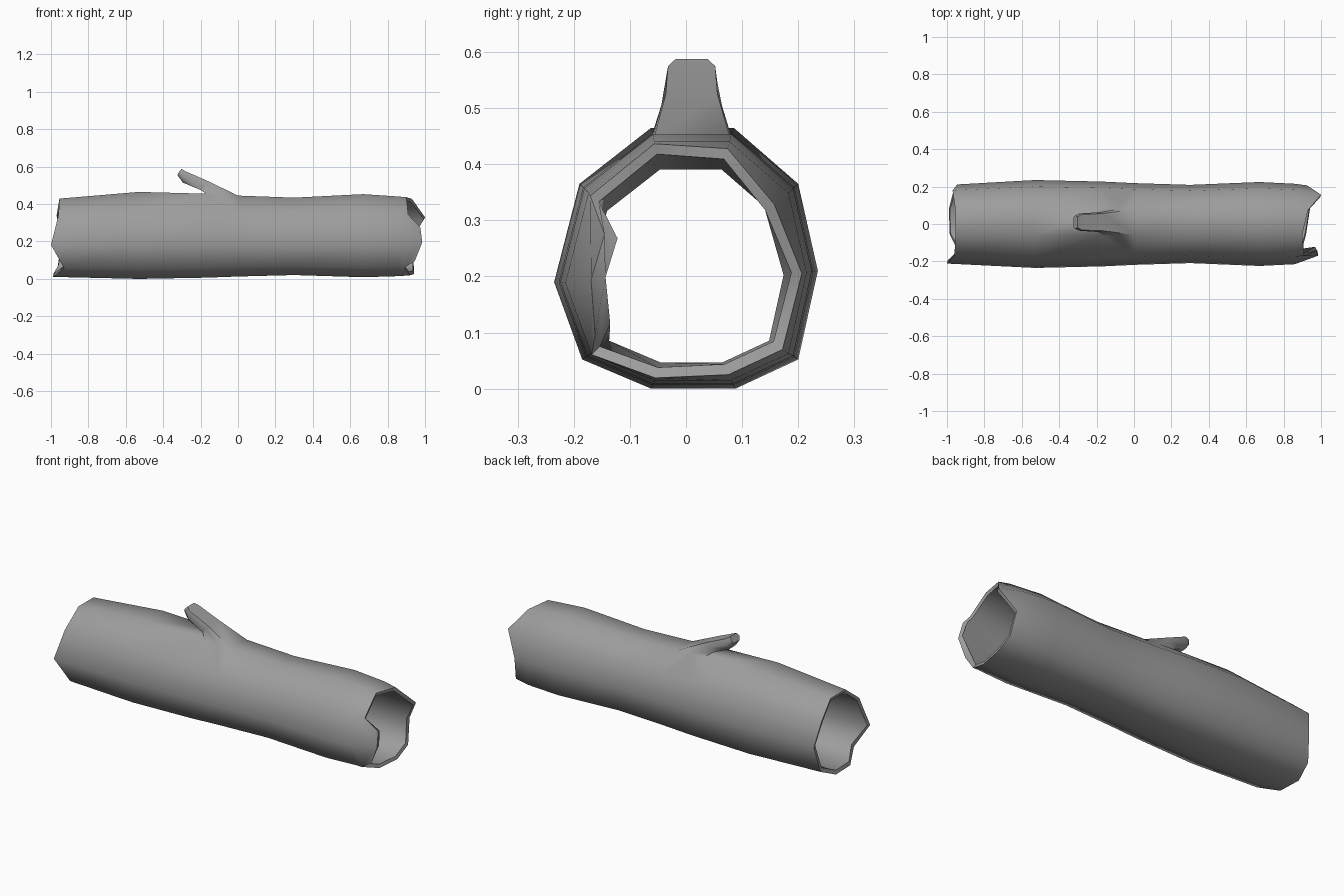
import bpy, bmesh, math

if "Cube" in bpy.data.objects:
    bpy.data.objects.remove(bpy.data.objects["Cube"])

# Ten-sided log cross-section (y, z), starting at the top back corner
PROFILE = [(.085, .465), (.2, .365), (.235, .21), (.2, .052), (.088, 0),
           (-.062, 0), (-.185, .052), (-.235, .19), (-.19, .365), (-.062, .465)]
N = len(PROFILE)
CZ = .2325

# Broken ends: x of every rim corner
LEFT = [-.955, -.97, -.945, -.965, -.99, -.985, -.93, -1.0, -.96, -.955]
RIGHT = [.93, 1.0, .925, .94, .94, .92, .89, .985, .91, .90]

bm = bmesh.new()


def ring(xs, scales, cz):
    return [bm.verts.new((x, y * s, cz + (z - CZ) * s))
            for x, s, (y, z) in zip(xs, scales, PROFILE)]


def flat_ring(x, s, cz):
    return ring([x] * N, [s] * N, cz)


def bridge(a, b, skip=None):
    n = len(a)
    for i in range(n):
        j = (i + 1) % n
        if i != skip:
            bm.faces.new((a[i], b[i], b[j], a[j]))


def split(v, w, co=None):
    mid = bmesh.utils.edge_split(bm.edges.get((v, w)), v, .5)[1]
    if co:
        mid.co = co
    return mid


left_s = [.9] * N
right_s = [.91 - max(0, x - .9) * 1.25 for x in RIGHT]
right_s[7] = .72

# Bark: outer rings from left to right
outer = [ring(LEFT, left_s, .22),
         flat_ring(-.53, 1, .2325),
         flat_ring(-.17, .965, .231),
         flat_ring(0, .93, .229),
         flat_ring(.3, .89, .2275),
         flat_ring(.67, .955, .231),
         flat_ring(.86, .915, .2275),
         ring(RIGHT, right_s, .225)]
for k in range(len(outer) - 1):
    bridge(outer[k], outer[k + 1], skip=N - 1 if k == 2 else None)

# Hollow: inner rings, narrowing towards the middle
right_in = [s - .08 for s in right_s]
right_in[7] = .61
inner = [ring([x + .005 for x in LEFT], [s - .08 for s in left_s], .222),
         flat_ring(-.6, .74, .219),
         flat_ring(.6, .74, .219),
         ring([x - .005 for x in RIGHT], right_in, .225)]
for a, b in zip(inner, inner[1:]):
    bridge(b, a)
bridge(inner[0], outer[0])
bridge(outer[-1], inner[-1])

# Curled front splinter on the right end: extra rim corners
o, i = outer[-1], inner[-1]
split(o[7], o[8], (.975, -.145, .275))
split(i[7], i[8], (.968, -.122, .268))
split(o[6], o[7], (.945, -.162, .095))
split(i[6], i[7], (.938, -.135, .115))

# Branch stub: grows out of the open top panel
a, b = outer[2], outer[3]
mid_back, mid_front = split(a[0], b[0]), split(a[9], b[9])
base = [a[9], mid_front, b[9], b[0], mid_back, a[0]]


def stub_ring(low, mid, top, w_low, w_mid, w_top, cy=.01):
    pts = [(low, -w_low), (mid, -w_mid), (top, -w_top),
           (top, w_top), (mid, w_mid), (low, w_low)]
    return [bm.verts.new((p[0], cy + w, p[1])) for p, w in pts]


rings = [base,
         stub_ring((-.2, .475), (-.175, .505), (-.165, .525), .04, .054, .046),
         stub_ring((-.295, .515), (-.29, .545), (-.28, .575), .03, .046, .042),
         stub_ring((-.324, .555), (-.315, .573), (-.302, .588), .025, .036, .028)]
for p, q in zip(rings, rings[1:]):
    bridge(p, q)
bm.faces.new(rings[-1])

bmesh.ops.recalc_face_normals(bm, faces=bm.faces[:])
mesh = bpy.data.meshes.new("hollow_log")
bm.to_mesh(mesh)
bm.free()

# Dark grey bark
bark = bpy.data.materials.new("bark")
bark.diffuse_color = (.34, .34, .34, 1)
bark.use_nodes = True
bark.node_tree.nodes["Principled BSDF"].inputs["Base Color"].default_value = bark.diffuse_color
mesh.materials.append(bark)

log = bpy.data.objects.new("hollow_log", mesh)
bpy.context.collection.objects.link(log)
bpy.context.view_layer.objects.active = log
log.select_set(True)
bpy.ops.object.shade_smooth_by_angle(angle=math.radians(65))
